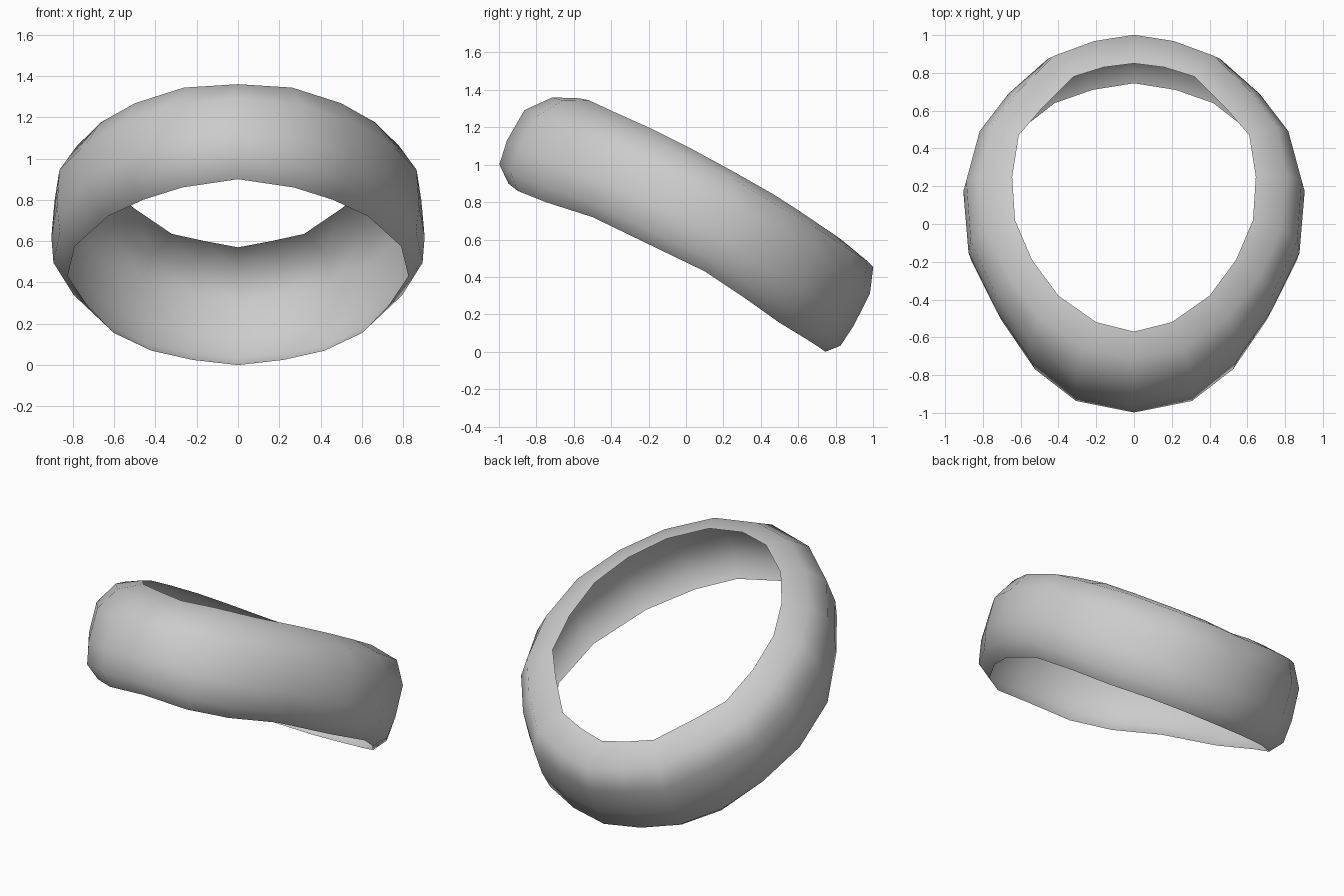
import bpy, bmesh
from mathutils import Vector

cube = bpy.data.objects.get("Cube")
if cube:
    bpy.data.objects.remove(cube)

# Rim paths of the left half, from the front centre round to the back centre
UPPER = [(0, -.57, 1.355), (.2, -.52, 1.345), (.4, -.38, 1.28), (.54, -.19, 1.195),
         (.63, .02, 1.09), (.645, .25, .965), (.61, .47, .84), (.49, .61, .75),
         (.32, .78, .635), (.16, .83, .60), (0, .85, .57)]
LOWER = [(0, -.95, .90), (.27, -.9, .86), (.46, -.75, .80), (.63, -.5, .72),
         (.79, -.2, .575), (.825, .1, .43), (.73, .31, .29), (.6, .5, .155),
         (.42, .64, .07), (.22, .71, .025), (0, .745, 0)]

# Bulge of the band: position across the band, swell at the front, swell at the back
BULGE = [(0, 0, 0), (.15, .114, .17), (.4, .185, .178), (.71, .153, .125),
         (.92, .102, .074), (1, 0, 0)]

upper = [Vector(p) for p in UPPER]
lower = [Vector(p) for p in LOWER]
mids = [(a + b) / 2 for a, b in zip(upper, lower)]
last = len(mids) - 1


def outward(i):
    """Direction away from the ring, square to the band and its path."""
    if i in (0, last):
        tangent = Vector((1 if i == 0 else -1, 0, 0))
    else:
        tangent = mids[i + 1] - mids[i - 1]
    return (lower[i] - upper[i]).cross(tangent).normalized()


# Open curved band, half built and then mirrored
bm = bmesh.new()
columns = []
for i in range(last + 1):
    out = outward(i)
    column = []
    for t, front, back in BULGE:
        swell = front + (back - front) * i / last
        column.append(bm.verts.new(upper[i].lerp(lower[i], t) + out * swell))
    columns.append(column)
for a, b in zip(columns, columns[1:]):
    for j in range(len(BULGE) - 1):
        bm.faces.new((a[j], a[j + 1], b[j + 1], b[j]))

mesh = bpy.data.meshes.new("ring_band")
bm.to_mesh(mesh)
bm.free()
mesh.shade_smooth()

ring = bpy.data.objects.new("ring_band", mesh)
bpy.context.collection.objects.link(ring)
mirror = ring.modifiers.new("mirror", 'MIRROR')
mirror.use_axis[0] = True
mirror.use_clip = True
mirror.merge_threshold = .001

# Plain grey
grey = bpy.data.materials.new("light_grey")
grey.use_nodes = True
colour = (.6, .6, .6, 1)
grey.diffuse_color = colour
grey.node_tree.nodes["Principled BSDF"].inputs["Base Color"].default_value = colour
mesh.materials.append(grey)
